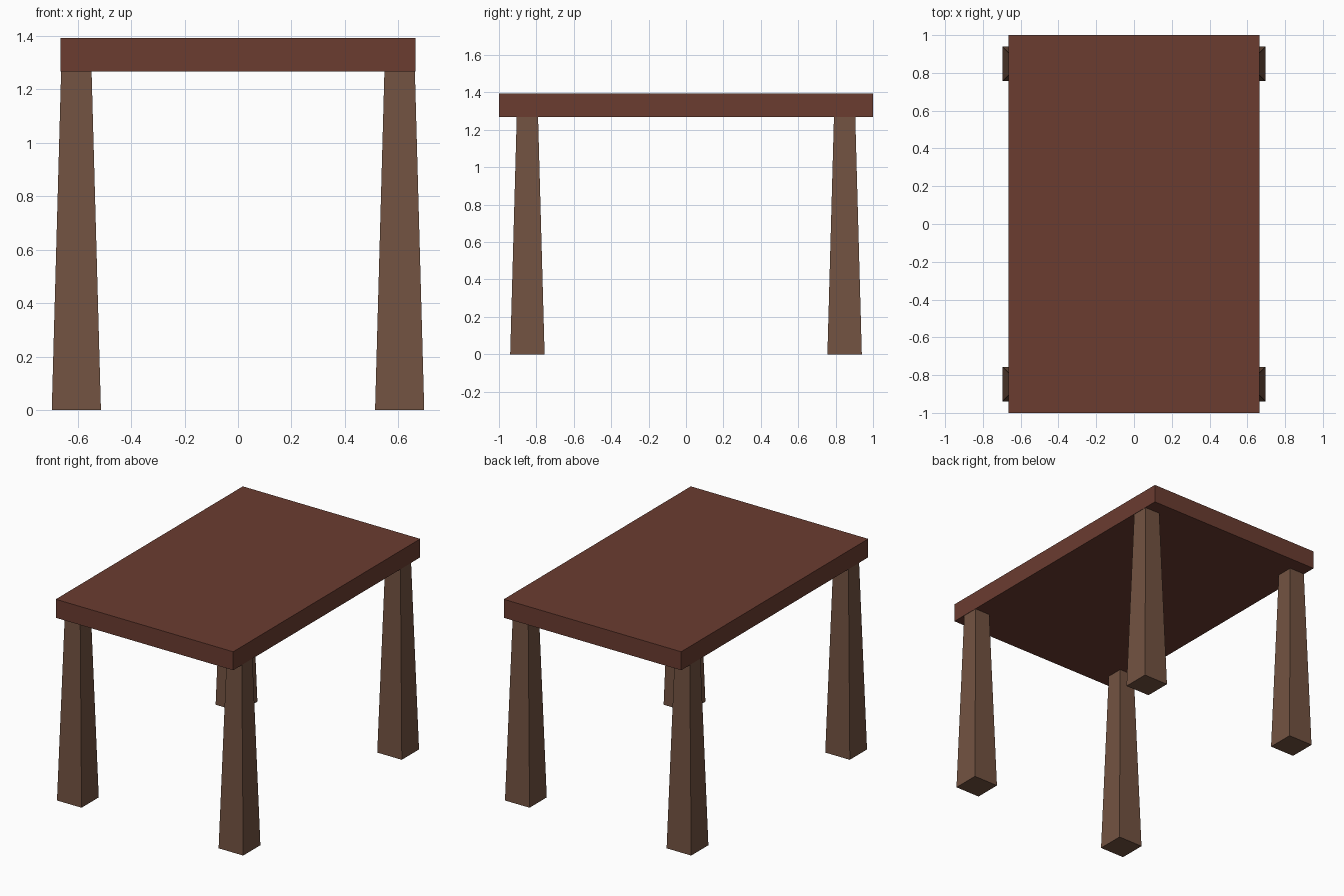
import bpy, bmesh

if "Cube" in bpy.data.objects:
    bpy.data.objects.remove(bpy.data.objects["Cube"])


def material(name, rgb):
    m = bpy.data.materials.new(name)
    m.diffuse_color = (*rgb, 1.0)
    m.use_nodes = True
    m.node_tree.nodes["Principled BSDF"].inputs["Base Color"].default_value = m.diffuse_color
    return m


def tapered_box(name, center, bottom_half, top_half, z0, z1, mat):
    """Box on the z axis whose bottom and top rectangles may differ."""
    bm = bmesh.new()
    bmesh.ops.create_cube(bm, size=2)
    for v in bm.verts:
        hx, hy = top_half if v.co.z > 0 else bottom_half
        v.co = (v.co.x * hx, v.co.y * hy, z1 - z0 if v.co.z > 0 else 0)
    mesh = bpy.data.meshes.new(name)
    bm.to_mesh(mesh)
    bm.free()
    mesh.materials.append(mat)
    obj = bpy.data.objects.new(name, mesh)
    obj.location = (*center, z0)
    bpy.context.collection.objects.link(obj)
    return obj


top_wood = material("top_wood", (0.145, 0.045, 0.030))
leg_wood = material("leg_wood", (0.170, 0.085, 0.053))

TOP_Z0, TOP_Z1 = 1.268, 1.393

# Table top slab
tapered_box("table_top", (0, 0), (0.664, 1.0), (0.664, 1.0), TOP_Z0, TOP_Z1, top_wood)

# Four square legs, wider at the foot
for side, sx in (("left", -1), ("right", 1)):
    for end, sy in (("front", -1), ("back", 1)):
        tapered_box(f"{end}_{side}_leg", (sx * 0.605, sy * 0.848),
                    (0.092, 0.092), (0.057, 0.057), 0, TOP_Z0, leg_wood)
